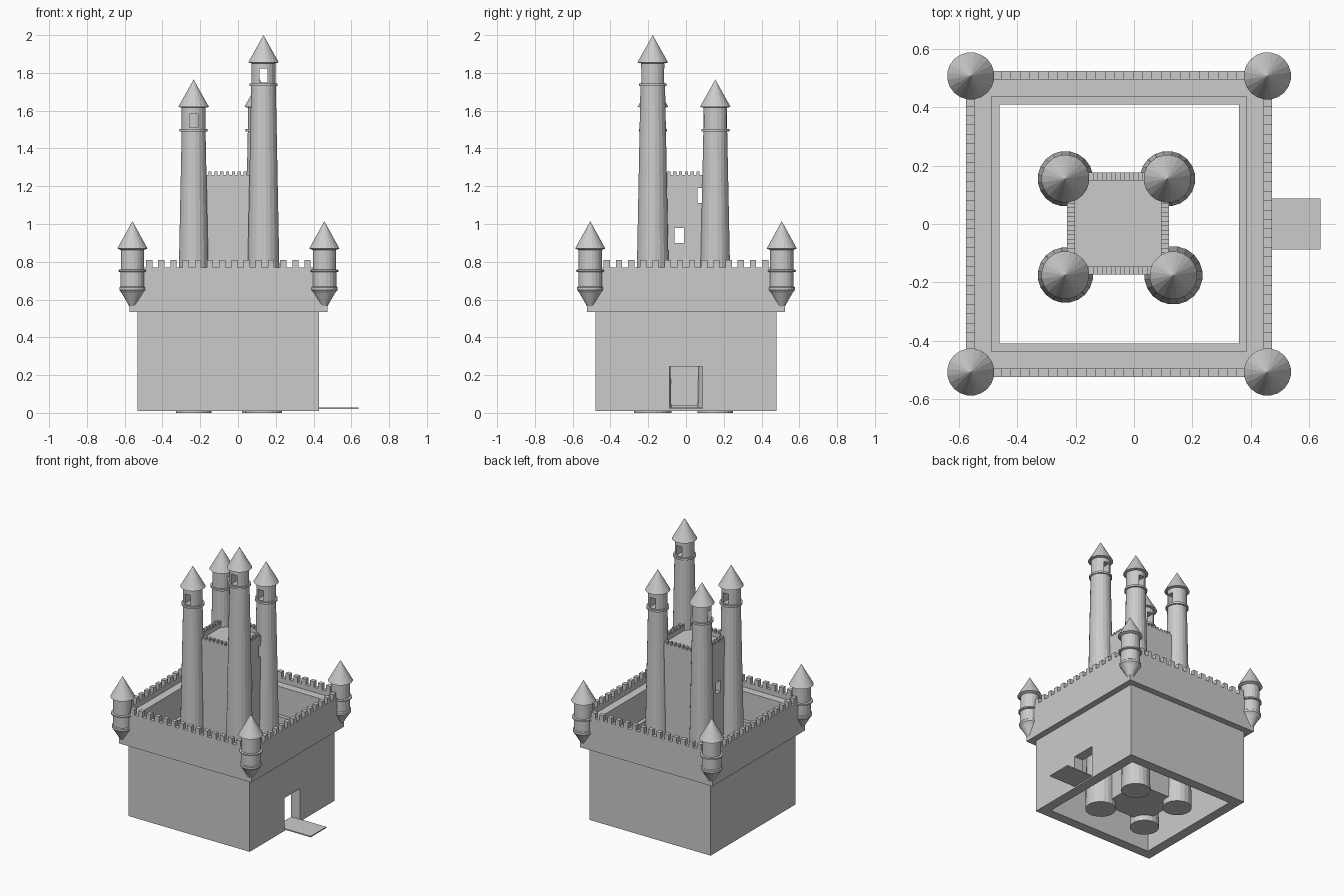
import bpy, bmesh, math
from mathutils import Matrix, Vector

cube = bpy.data.objects.get("Cube")
if cube:
    bpy.data.objects.remove(cube, do_unlink=True)

stone = bpy.data.materials.new("grey stone")
stone.use_nodes = True
GREY = (0.6, 0.6, 0.6, 1)
stone.diffuse_color = GREY
stone.node_tree.nodes["Principled BSDF"].inputs["Base Color"].default_value = GREY


def finish(bm, name, loc=(0, 0, 0)):
    bmesh.ops.recalc_face_normals(bm, faces=bm.faces)
    mesh = bpy.data.meshes.new(name)
    bm.to_mesh(mesh)
    bm.free()
    mesh.materials.append(stone)
    ob = bpy.data.objects.new(name, mesh)
    ob.location = loc
    bpy.context.collection.objects.link(ob)
    return ob


def add_box(bm, lo, hi):
    lo, hi = Vector(lo), Vector(hi)
    m = Matrix.Translation((lo + hi) / 2) @ Matrix.Diagonal((*(hi - lo), 1))
    bmesh.ops.create_cube(bm, size=1, matrix=m)


def lathe(name, profile, loc, sides=20, ring=False):
    """Turn a profile of (radius, z); four sides make a square with radius as half width."""
    bm = bmesh.new()
    grow = math.sqrt(2) if sides == 4 else 1
    loops = []
    for i in range(sides):
        a = 2 * math.pi * (i + 0.5) / sides
        loops.append([bm.verts.new((r * grow * math.cos(a), r * grow * math.sin(a), z))
                      for r, z in profile])
    n = len(profile)
    for i in range(sides):
        a, b = loops[i], loops[(i + 1) % sides]
        for j in range(n if ring else n - 1):
            k = (j + 1) % n
            if profile[j][0] == 0:
                bm.faces.new((a[j], b[k], a[k]))
            elif profile[k][0] == 0:
                bm.faces.new((a[j], b[j], a[k]))
            else:
                bm.faces.new((a[j], b[j], b[k], a[k]))
    bmesh.ops.remove_doubles(bm, verts=bm.verts, dist=1e-5)
    return finish(bm, name, loc)


def cut(ob, lo, hi):
    """Cut a box-shaped opening."""
    bm = bmesh.new()
    add_box(bm, lo, hi)
    cutter = finish(bm, "cutter")
    cutter.hide_render = True
    mod = ob.modifiers.new("opening", 'BOOLEAN')
    mod.operation, mod.solver, mod.object = 'DIFFERENCE', 'EXACT', cutter
    bpy.context.view_layer.objects.active = ob
    bpy.ops.object.modifier_apply(modifier=mod.name)
    bpy.data.objects.remove(cutter, do_unlink=True)


def merlons(name, centre, outer, inner, z0, z1, count, pitch, width):
    """A row of blocks along each side of a square parapet."""
    bm = bmesh.new()
    for side in range(4):
        part = bmesh.new()
        for i in range(count):
            x = (i - (count - 1) / 2) * pitch
            add_box(part, (x - width / 2, -outer, z0), (x + width / 2, -inner, z1))
        part.transform(Matrix.Rotation(side * math.pi / 2, 4, 'Z'))
        tmp = bpy.data.meshes.new("tmp")
        part.to_mesh(tmp)
        part.free()
        bm.from_mesh(tmp)
        bpy.data.meshes.remove(tmp)
    return finish(bm, name, centre)


# Outer wall: lower ring, overhanging upper ring, walkway and parapet
CX = -0.051
wall = lathe("outer_wall", [(0.41, 0.01), (0.48, 0.01), (0.48, 0.535), (0.524, 0.535),
                            (0.524, 0.735), (0.524, 0.77), (0.494, 0.77), (0.494, 0.735),
                            (0.4365, 0.735), (0.4365, 0.535), (0.41, 0.535)],
             (CX, 0, 0), sides=4, ring=True)
cut(wall, (0.3, -0.088, 0.025), (0.46, 0.088, 0.245))
merlons("wall_merlons", (CX, 0, 0), 0.524, 0.494, 0.77, 0.81, 14, 0.0645, 0.033)

# Drawbridge
bm = bmesh.new()
add_box(bm, (0.428, -0.088, 0.02), (0.638, 0.088, 0.028))
finish(bm, "drawbridge")

# Hanging turrets on the wall corners
for sx, side in ((-1, "right"), (1, "left")):
    for sy, end in ((-1, "front"), (1, "back")):
        lathe(f"{end}_{side}_turret",
              [(0, 0.535), (0.058, 0.635), (0.07, 0.65), (0.07, 0.665), (0.064, 0.67),
               (0.064, 0.745), (0.075, 0.748), (0.075, 0.757), (0.062, 0.76),
               (0.062, 0.862), (0.081, 0.87), (0, 1.015)],
              (CX + sx * 0.508, sy * 0.507, 0))

# Keep with sunken roof, parapet and window openings
KX, KY = -0.055, 0.002
keep = lathe("keep", [(0, 0.04), (0.175, 0.04), (0.175, 1.26), (0.147, 1.26),
                      (0.147, 1.23), (0, 1.23)], (KX, KY, 0), sides=4)
cut(keep, (-0.4, -0.06, 0.9), (0.3, -0.01, 0.98))
cut(keep, (-0.4, 0.06, 1.11), (0.3, 0.1, 1.19))
merlons("keep_merlons", (KX, KY, 0), 0.175, 0.147, 1.26, 1.277, 9, 0.031, 0.017)


# Tall tapering towers with a window room under the roof
def tower(name, x, y, base, top, ring_z, eave, peak, along_x=False):
    ob = lathe(name, [(0, 0), (base, 0), (top, ring_z), (0.075, ring_z), (0.075, ring_z + 0.014),
                      (0.064, ring_z + 0.014), (0.064, eave - 0.004), (0.082, eave), (0, peak)],
               (x, y, 0))
    dx, dy = (0.1, 0.022) if along_x else (0.022, 0.1)
    z = ring_z + 0.02
    cut(ob, (x - dx, y - dy, z), (x + dx, y + dy, z + 0.072))


tower("front_right_tower", -0.235, -0.175, 0.095, 0.064, 1.49, 1.62, 1.765)
tower("back_right_tower", -0.235, 0.155, 0.095, 0.064, 1.49, 1.62, 1.765, along_x=True)
tower("back_left_tower", 0.115, 0.155, 0.095, 0.064, 1.49, 1.62, 1.765)
tower("front_left_tower", 0.135, -0.176, 0.1, 0.066, 1.73, 1.855, 2.0)
